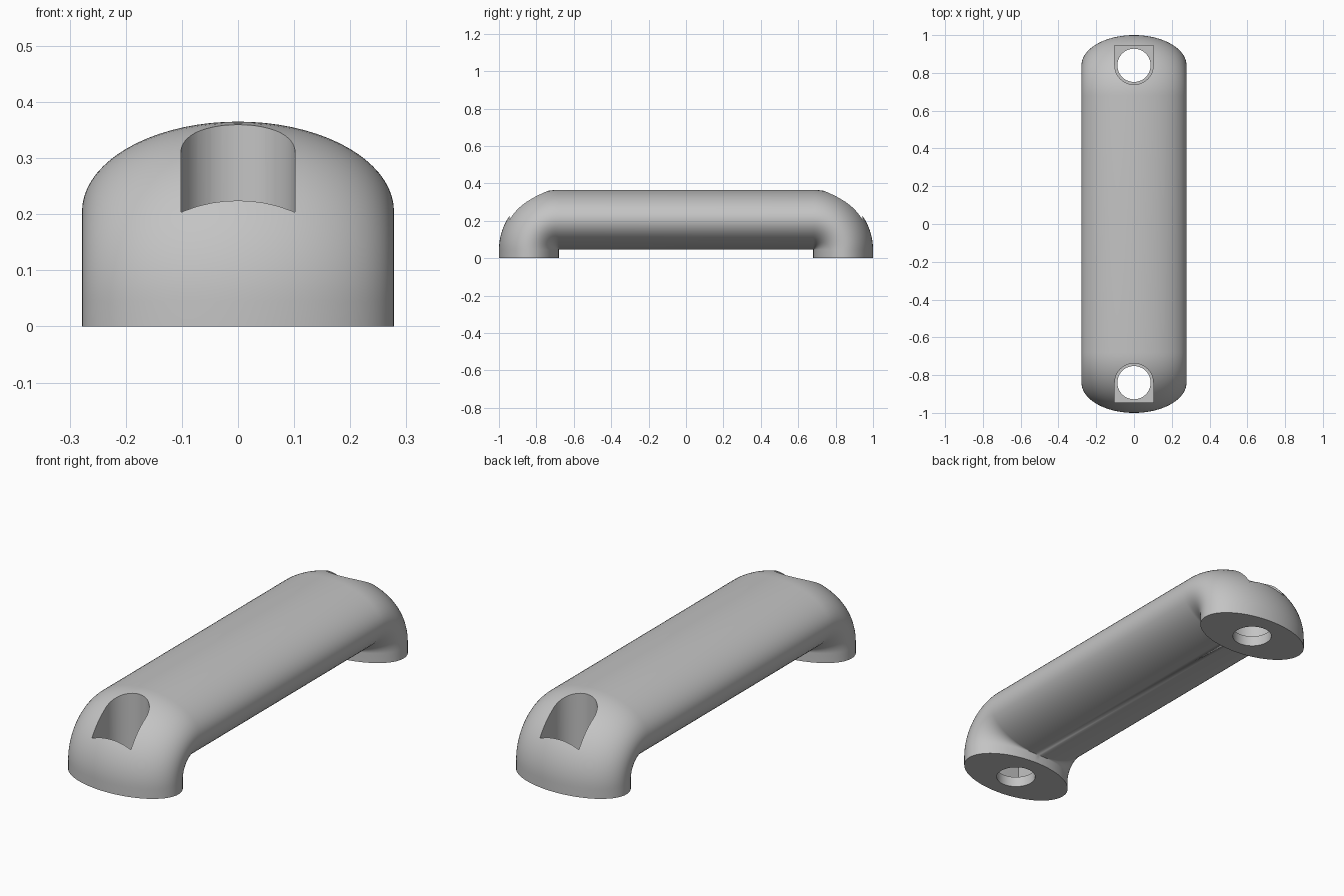
import bpy, bmesh
from math import sin, cos, pi
from mathutils import Vector

if "Cube" in bpy.data.objects:
    bpy.data.objects.remove(bpy.data.objects["Cube"], do_unlink=True)

HALF_WIDTH, HALF_DEPTH = 0.278, 0.16   # oval section
FOOT_Y, BEND_Z, BEND_R = 0.84, 0.045, 0.16
SECTION_STEPS, BEND_STEPS = 72, 24
SLOT_R, HOLE_R, SLOT_END, SLOT_FLOOR = 0.102, 0.088, 0.945, 0.05

grey = bpy.data.materials.new("satin grey")
grey.use_nodes = True
colour = (0.55, 0.55, 0.55, 1)
grey.diffuse_color = colour
grey.node_tree.nodes["Principled BSDF"].inputs["Base Color"].default_value = colour


def make_object(name, bm):
    bmesh.ops.recalc_face_normals(bm, faces=bm.faces)
    mesh = bpy.data.meshes.new(name)
    bm.to_mesh(mesh)
    bm.free()
    mesh.materials.append(grey)
    obj = bpy.data.objects.new(name, mesh)
    bpy.context.collection.objects.link(obj)
    return obj


def prism(name, outline, z0, z1):
    """Extrude a flat outline from z0 up to z1."""
    bm = bmesh.new()
    face = bm.faces.new([bm.verts.new((x, y, z0)) for x, y in outline])
    top = bmesh.ops.extrude_face_region(bm, geom=[face])["geom"]
    bmesh.ops.translate(bm, vec=(0, 0, z1 - z0),
                        verts=[v for v in top if isinstance(v, bmesh.types.BMVert)])
    obj = make_object(name, bm)
    obj.hide_render = True
    return obj


# Centre path: foot, quarter bend, straight grip, quarter bend, foot
# Each station holds a centre (y, z) and the outward direction (y, z)
half = [((-FOOT_Y, 0), (-1, 0))]
for i in range(BEND_STEPS + 1):
    a = pi / 2 * i / BEND_STEPS
    out = (-cos(a), sin(a))
    half.append(((BEND_R - FOOT_Y + BEND_R * out[0], BEND_Z + BEND_R * out[1]), out))
stations = half + [((-c[0], c[1]), (-o[0], o[1])) for c, o in reversed(half)]

# Handle body: oval section swept along the path
bm = bmesh.new()
rings = []
for (cy, cz), (oy, oz) in stations:
    ring = []
    for k in range(SECTION_STEPS):
        t = 2 * pi * k / SECTION_STEPS
        d = HALF_DEPTH * cos(t)
        ring.append(bm.verts.new((HALF_WIDTH * sin(t), cy + d * oy, cz + d * oz)))
    rings.append(ring)
for a, b in zip(rings, rings[1:]):
    for k in range(SECTION_STEPS):
        n = (k + 1) % SECTION_STEPS
        bm.faces.new((a[k], a[n], b[n], b[k]))
bm.faces.new(rings[0])
bm.faces.new(rings[-1])
bmesh.ops.remove_doubles(bm, verts=bm.verts, dist=1e-5)
handle = make_object("handle", bm)

# Screw holes with open-ended recesses in both feet
cutters = []
for side, label in ((-1, "front"), (1, "back")):
    arc = [pi * i / 32 for i in range(33)]
    slot = [(SLOT_R * cos(t), side * (FOOT_Y - SLOT_R * sin(t))) for t in arc]
    slot += [(-SLOT_R, side * SLOT_END), (SLOT_R, side * SLOT_END)]
    cutters.append(prism(label + "_recess_cutter", slot, SLOT_FLOOR, 0.5))
    hole = [(HOLE_R * cos(2 * pi * i / 48), side * FOOT_Y + HOLE_R * sin(2 * pi * i / 48))
            for i in range(48)]
    cutters.append(prism(label + "_hole_cutter", hole, -0.1, 0.2))

bpy.ops.object.select_all(action='DESELECT')
handle.select_set(True)
bpy.context.view_layer.objects.active = handle
for cutter in cutters:
    mod = handle.modifiers.new(cutter.name, 'BOOLEAN')
    mod.operation = 'DIFFERENCE'
    mod.solver = 'EXACT'
    mod.object = cutter
    bpy.ops.object.modifier_apply(modifier=mod.name)
    bpy.data.objects.remove(cutter, do_unlink=True)

bpy.ops.object.shade_smooth_by_angle(angle=pi / 6)
